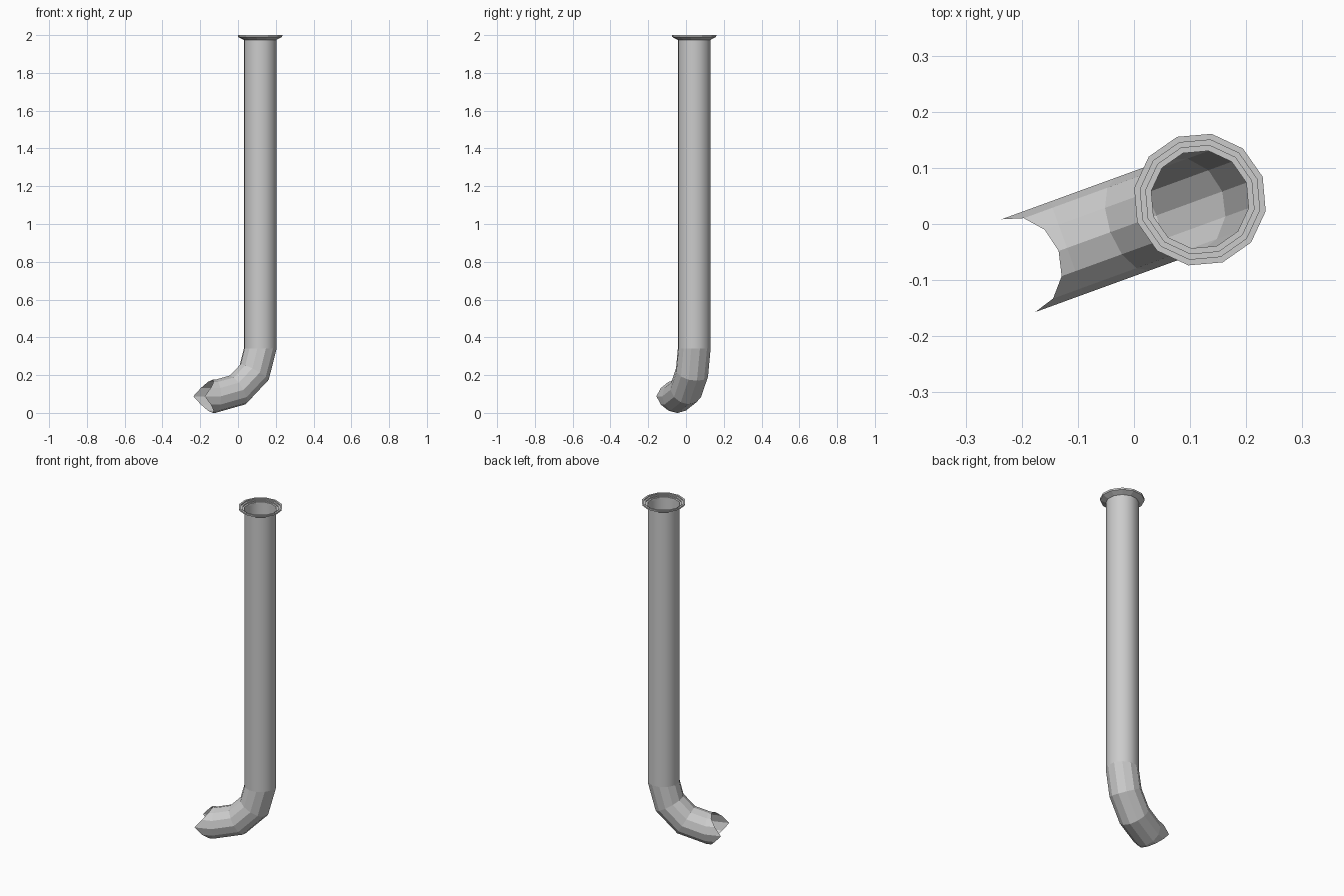
import bpy, bmesh
from math import sin, cos, radians, sqrt
from mathutils import Matrix, Vector

if "Cube" in bpy.data.objects:
    bpy.data.objects.remove(bpy.data.objects["Cube"])

SIDES, R = 12, 0.088            # pipe sides and radius
BEND = 0.252                    # centreline radius of the elbow
Z0 = 0.34                       # where the straight pipe meets the elbow
PLACE = Matrix.Translation((0.1175, 0.0435, 0)) @ Matrix.Rotation(radians(20), 4, 'Z')
ANGLES = [radians(360 / SIDES * i) for i in range(SIDES)]


def flat_ring(r, z):
    return [Vector((r * cos(a), r * sin(a), z)) for a in ANGLES]


def bend_ring(t):
    # ring swept by t degrees around the elbow
    c, s = cos(radians(t)), sin(radians(t))
    return [Vector((-BEND + (BEND + R * cos(a)) * c, R * sin(a),
                    Z0 - (BEND + R * cos(a)) * s)) for a in ANGLES]


def loft(name, rings):
    bm = bmesh.new()
    loops = [[bm.verts.new(PLACE @ p) for p in ring] for ring in rings]
    for a, b in zip(loops, loops[1:]):
        for i in range(SIDES):
            j = (i + 1) % SIDES
            bm.faces.new((a[i], a[j], b[j], b[i]))
    me = bpy.data.meshes.new(name)
    bm.to_mesh(me)
    bm.free()
    ob = bpy.data.objects.new(name, me)
    bpy.context.collection.objects.link(ob)
    return ob


# straight upright pipe
pipe = loft("upright_pipe", [flat_ring(R, Z0), flat_ring(R, 1.975)])
for p in pipe.data.polygons:
    p.use_smooth = True

# elbow with a saddle-cut mouth that fits round an equal upright pipe
mouth = [Vector((-0.268 - (R - sqrt(max(0, R * R - p.y * p.y))) * 0.87, p.y, p.z))
         for p in bend_ring(90)]
loft("elbow", [mouth] + [bend_ring(t) for t in (90, 60, 30, 0)])

# stepped flange at the top
profile = [(R, 1.975), (0.118, 1.99), (0.119, 2.0), (0.108, 2.0), (0.108, 1.993),
           (0.098, 1.993), (0.098, 1.986), (R, 1.986), (R, 1.975)]
loft("top_flange", [flat_ring(r, z) for r, z in profile])
